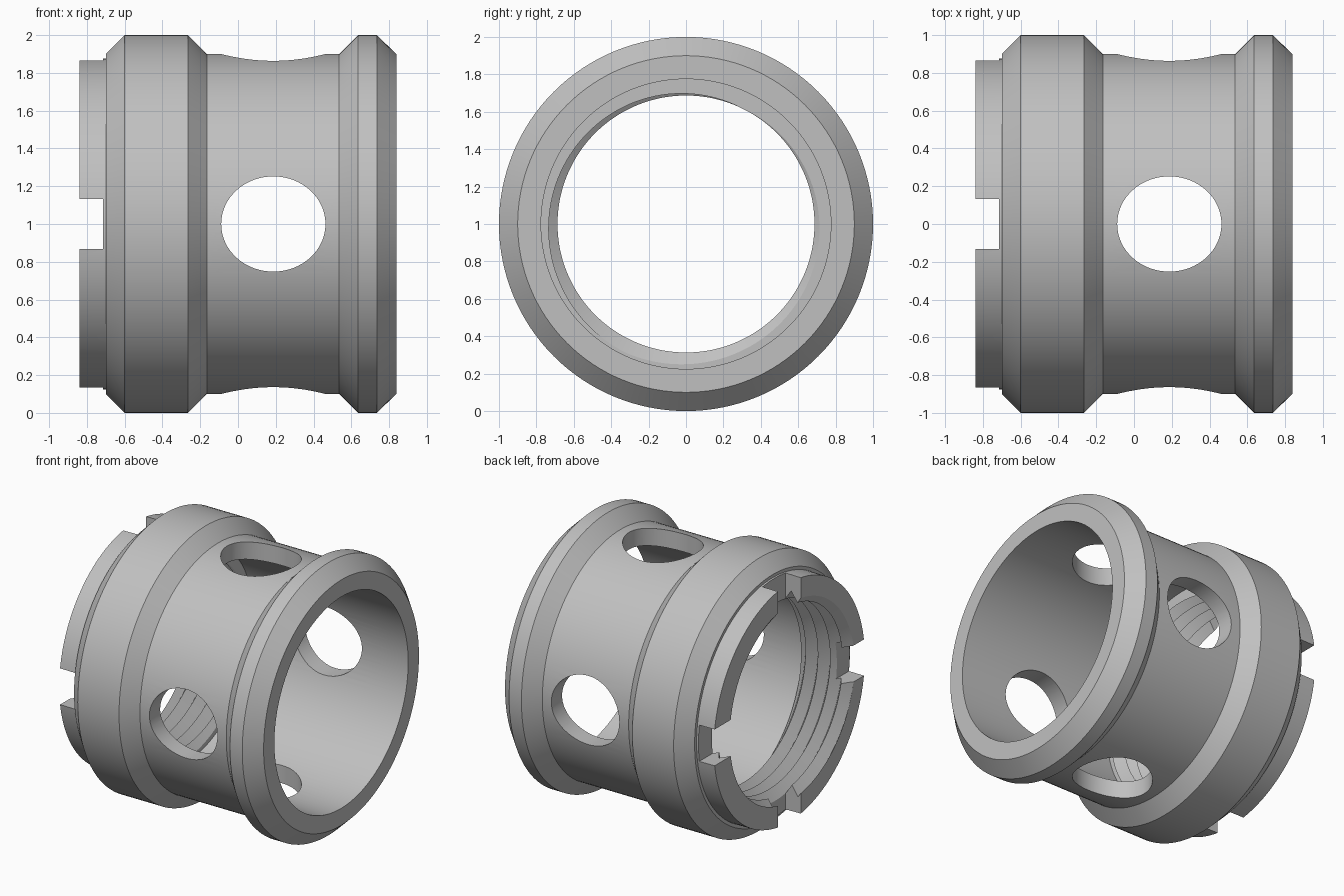
import bpy, bmesh, math

if "Cube" in bpy.data.objects:
    bpy.data.objects.remove(bpy.data.objects["Cube"], do_unlink=True)

SEGMENTS = 128
PITCH = 0.1
START, END = -0.838, -0.42        # threaded length of the bore
CREST, ROOT = 0.687, 0.76         # thread radii

grey = bpy.data.materials.new("machined_grey")
grey.use_nodes = True
grey.diffuse_color = (0.53, 0.53, 0.53, 1)
grey.node_tree.nodes["Principled BSDF"].inputs["Base Color"].default_value = (0.53, 0.53, 0.53, 1)


def thread_points(turn):
    """Zigzag thread section, shifted along the axis by the given turn."""
    count = 2 * math.ceil((END - START) / PITCH) + 1
    points = []
    for k in range(count, -4, -1):
        x = START + (k / 2 + turn) * PITCH
        x = min(max(x, START), END)
        phase = ((x - START) / PITCH - turn) % 1.0
        points.append((x, CREST + (ROOT - CREST) * (1 - abs(2 * phase - 1))))
    return points


# Outer section from the slotted end to the plain end, then back along the bore
section = [(START, 0.875), (-0.7, 0.877), (-0.7, 0.9), (-0.6, 1.0),
           (-0.265, 1.0), (-0.165, 0.9), (0.535, 0.9), (0.635, 1.0),
           (0.735, 1.0), (0.838, 0.9), (0.838, 0.775), (END, 0.775)]

# Sleeve body, turned about the x axis
bm = bmesh.new()
rings = []
for i in range(SEGMENTS + 1):
    turn = i / SEGMENTS
    c, s = math.cos(turn * math.tau), math.sin(turn * math.tau)
    rings.append([bm.verts.new((x, r * c, r * s))
                  for x, r in section + thread_points(turn)])
for a, b in zip(rings, rings[1:]):
    for j in range(len(a)):
        k = (j + 1) % len(a)
        bm.faces.new((a[j], a[k], b[k], b[j]))
bmesh.ops.remove_doubles(bm, verts=bm.verts, dist=0.00005)
bmesh.ops.recalc_face_normals(bm, faces=bm.faces)
mesh = bpy.data.meshes.new("sleeve_body")
bm.to_mesh(mesh)
bm.free()
body = bpy.data.objects.new("sleeve_body", mesh)
bpy.context.collection.objects.link(body)
body.location.z = 1
mesh.materials.append(grey)


def cut(cutter):
    """Subtract the cutter from the body, then discard it."""
    cutter.hide_render = True
    cutter.data.materials.append(grey)
    bpy.context.view_layer.update()
    bpy.ops.object.select_all(action='DESELECT')
    body.select_set(True)
    bpy.context.view_layer.objects.active = body
    mod = body.modifiers.new("cut", 'BOOLEAN')
    mod.operation = 'DIFFERENCE'
    mod.solver = 'EXACT'
    mod.object = cutter
    bpy.ops.object.modifier_apply(modifier=mod.name)
    bpy.data.objects.remove(cutter, do_unlink=True)


for angle in (0, math.pi / 2):
    # Oval port through both walls
    bpy.ops.mesh.primitive_cylinder_add(vertices=64, radius=1, depth=3,
                                        location=(0.187, 0, 1),
                                        rotation=(angle, 0, 0))
    port = bpy.context.object
    port.name = "port_cutter"
    port.scale = (0.276, 0.252, 1)
    cut(port)
    # Drive slot across the threaded end
    bpy.ops.mesh.primitive_cube_add(size=1, location=(-0.815, 0, 1),
                                    rotation=(angle, 0, 0))
    slot = bpy.context.object
    slot.name = "slot_cutter"
    slot.scale = (0.2, 0.266, 3)
    cut(slot)

# Smooth round surfaces, crisp chamfers and slots
bpy.ops.object.select_all(action='DESELECT')
body.select_set(True)
bpy.context.view_layer.objects.active = body
bpy.ops.object.shade_smooth_by_angle(angle=math.radians(25))
